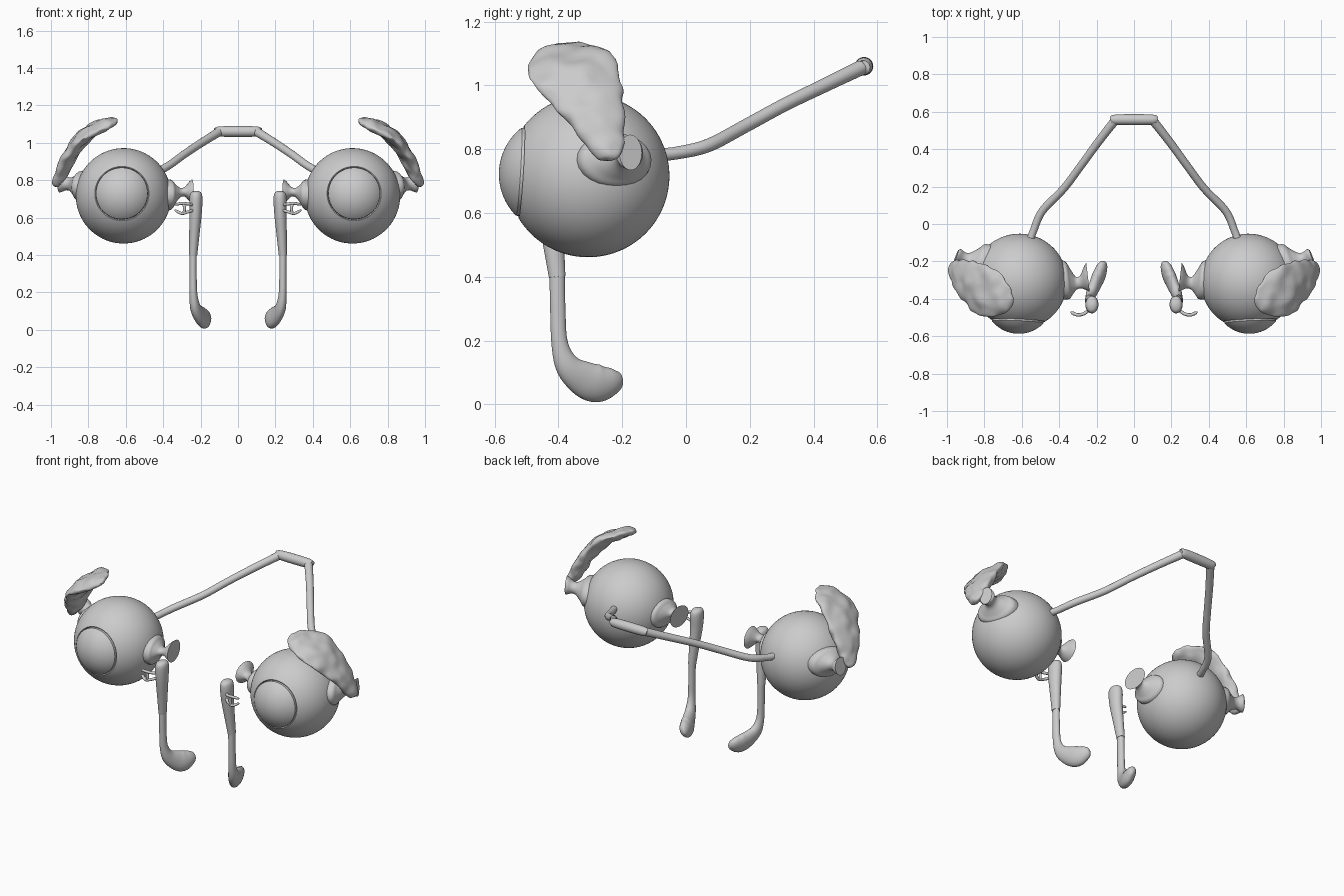
import bpy, bmesh, math
from mathutils import Vector, noise

EYE = Vector((0.612, -0.307, 0.716))
R = 0.255


def finish(name, bm, mirror=True, angle=40):
    bmesh.ops.recalc_face_normals(bm, faces=bm.faces)
    me = bpy.data.meshes.new(name)
    bm.to_mesh(me)
    bm.free()
    ob = bpy.data.objects.new(name, me)
    bpy.context.collection.objects.link(ob)
    if mirror:
        mod = ob.modifiers.new("other_side", 'MIRROR')
        mod.use_mirror_merge = False
    bpy.context.view_layer.objects.active = ob
    ob.select_set(True)
    bpy.ops.object.shade_smooth_by_angle(angle=math.radians(angle))
    ob.select_set(False)
    return ob


def spline(stations, steps):
    """Catmull-Rom interpolation of every value in the stations."""
    p = [stations[0]] + list(stations) + [stations[-1]]
    out = []
    for i in range(1, len(p) - 2):
        for k in range(steps):
            t = k / steps
            out.append([0.5 * (2 * b + (c - a) * t + (2 * a - 5 * b + 4 * c - d) * t * t
                        + (3 * b - a - 3 * c + d) * t ** 3)
                        for a, b, c, d in zip(*p[i - 1:i + 3])])
    return out + [list(stations[-1])]


def loft(name, stations, up=None, steps=5, sides=24, mirror=True, bumps=0, frame=None):
    """Skin elliptical rings (x, y, z, half width across, half size along up)."""
    pts = spline(stations, steps)
    bm = bmesh.new()
    rings = []
    for i, (x, y, z, a, b) in enumerate(pts):
        c = Vector((x, y, z))
        if frame:
            t = Vector(frame)
        else:
            t = Vector(pts[min(i + 1, len(pts) - 1)][:3]) - Vector(pts[max(i - 1, 0)][:3])
        t.normalize()
        n = Vector(up) if up else c - EYE
        n = (n - t * n.dot(t)).normalized()
        w = t.cross(n)
        ring = []
        for k in range(sides):
            g = 2 * math.pi * k / sides
            co = c + w * max(a, .002) * math.cos(g) + n * max(b, .002) * math.sin(g)
            if bumps:
                co += n * bumps * noise.noise(co * 16)
                co += w * bumps * noise.noise(co * 20 + Vector((3, 3, 3)))
            ring.append(bm.verts.new(co))
        rings.append(ring)
    for r, s in zip(rings, rings[1:]):
        for k in range(sides):
            j = (k + 1) % sides
            bm.faces.new((r[k], r[j], s[j], s[k]))
    bm.faces.new(rings[0])
    bm.faces.new(rings[-1])
    return finish(name, bm, mirror)


def revolve(name, profile, axis, sides=64):
    """Turn (radius, height) points around an axis through the eye centre."""
    q = Vector((0, 0, 1)).rotation_difference(Vector(axis).normalized())
    bm = bmesh.new()
    vs = [bm.verts.new((r, 0, h)) for r, h in profile]
    es = [bm.edges.new(e) for e in zip(vs, vs[1:])]
    bmesh.ops.spin(bm, geom=vs + es, axis=(0, 0, 1), cent=(0, 0, 0),
                   angle=2 * math.pi, steps=sides)
    bmesh.ops.remove_doubles(bm, verts=bm.verts, dist=1e-5)
    for v in bm.verts:
        v.co = q @ v.co + EYE
    return finish(name, bm)


# Eyeball open at the front, with the cornea dome set in the opening
gaze = (0.012, -0.28, 0.017)
rim = math.asin(0.145 / R)
ball = [(R * math.sin(a), R * math.cos(a))
        for a in (rim + (math.pi - rim) * i / 40 for i in range(41))]
revolve("eyeball", [(0.139, 0.195), (0.140, 0.206)] + ball, gaze)
dome = [(0.185 * math.sin(a), 0.095 + 0.185 * math.cos(a))
        for a in (math.asin(0.138 / 0.185) * i / 14 for i in range(15))]
revolve("cornea", dome + [(0.138, 0.19)], gaze)

# Curved, lumpy gland over the outer top of each eye
loft("tear_gland", [
    (0.978, -0.235, 0.765, 0.008, 0.006),
    (0.972, -0.238, 0.780, 0.040, 0.026),
    (0.945, -0.258, 0.835, 0.066, 0.036),
    (0.905, -0.288, 0.920, 0.098, 0.038),
    (0.855, -0.325, 1.000, 0.126, 0.038),
    (0.785, -0.365, 1.062, 0.134, 0.036),
    (0.720, -0.400, 1.092, 0.105, 0.030),
    (0.672, -0.425, 1.105, 0.062, 0.022),
    (0.650, -0.435, 1.105, 0.010, 0.006)], bumps=0.012, sides=40, steps=6)

# Spool-shaped muscle stubs on the outer and inner sides
loft("outer_muscle", [
    (0.780, -0.235, 0.762, 0.125, 0.088),
    (0.838, -0.220, 0.766, 0.120, 0.084),
    (0.862, -0.210, 0.770, 0.085, 0.062),
    (0.890, -0.195, 0.776, 0.045, 0.038),
    (0.915, -0.185, 0.782, 0.036, 0.036),
    (0.940, -0.178, 0.787, 0.046, 0.050),
    (0.952, -0.174, 0.790, 0.038, 0.056)], up=(0, 0, 1), frame=(0.9, 0.35, 0.05))
loft("inner_muscle", [
    (0.400, -0.300, 0.720, 0.105, 0.085),
    (0.358, -0.300, 0.722, 0.102, 0.080),
    (0.338, -0.305, 0.727, 0.075, 0.055),
    (0.310, -0.315, 0.733, 0.036, 0.026),
    (0.285, -0.310, 0.738, 0.034, 0.026),
    (0.260, -0.292, 0.740, 0.064, 0.052),
    (0.246, -0.285, 0.740, 0.078, 0.064)], up=(0, 0, 1), frame=(-1, 0.12, 0))

# Tear duct: sac at the top, straight tube, forward-bent foot
loft("tear_sac", [
    (0.224, -0.432, 0.742, 0.010, 0.010),
    (0.224, -0.432, 0.732, 0.028, 0.038),
    (0.225, -0.431, 0.700, 0.035, 0.047),
    (0.227, -0.428, 0.620, 0.033, 0.042),
    (0.234, -0.415, 0.500, 0.027, 0.033),
    (0.240, -0.404, 0.400, 0.022, 0.026)], up=(0, 1, 0))
loft("tear_duct", [
    (0.240, -0.404, 0.402, 0.019, 0.024),
    (0.240, -0.402, 0.300, 0.019, 0.024),
    (0.238, -0.396, 0.190, 0.021, 0.026),
    (0.228, -0.370, 0.120, 0.028, 0.040),
    (0.206, -0.320, 0.080, 0.032, 0.056),
    (0.187, -0.275, 0.065, 0.034, 0.060),
    (0.172, -0.230, 0.072, 0.028, 0.044),
    (0.164, -0.206, 0.080, 0.016, 0.024),
    (0.162, -0.200, 0.082, 0.003, 0.004)], up=(0, 0.6, 0.8))

# Thin paired canals running from the sac toward the eye
for nm, z, drop in (("upper_canal", 0.668, 0.008), ("lower_canal", 0.640, -0.018)):
    loft(nm, [
        (0.238, -0.455, z, 0.009, 0.008),
        (0.265, -0.478, z + drop * 0.5, 0.009, 0.008),
        (0.300, -0.486, z + drop, 0.009, 0.008),
        (0.328, -0.476, z + drop * 0.3, 0.009, 0.007),
        (0.338, -0.470, z, 0.003, 0.003)], up=(0, 0, 1), sides=12)
loft("canal_link", [
    (0.292, -0.484, 0.676, 0.008, 0.008),
    (0.286, -0.488, 0.650, 0.008, 0.008),
    (0.290, -0.484, 0.620, 0.008, 0.008)], up=(0, 1, 0), sides=12)

# Optic nerves and the bar where they meet
loft("optic_nerve", [
    (0.555, -0.085, 0.783, 0.020, 0.020),
    (0.535, -0.030, 0.788, 0.020, 0.020),
    (0.490, 0.070, 0.812, 0.021, 0.021),
    (0.375, 0.190, 0.875, 0.021, 0.021),
    (0.285, 0.310, 0.940, 0.021, 0.021),
    (0.190, 0.440, 1.003, 0.022, 0.022),
    (0.098, 0.558, 1.060, 0.024, 0.024)], up=(0, 0, 1))
loft("nerve_crossing", [
    (-0.112, 0.556, 1.058, 0.010, 0.010),
    (-0.100, 0.558, 1.060, 0.027, 0.027),
    (0.100, 0.558, 1.060, 0.027, 0.027),
    (0.112, 0.556, 1.058, 0.010, 0.010)], up=(0, 0, 1), mirror=False)
